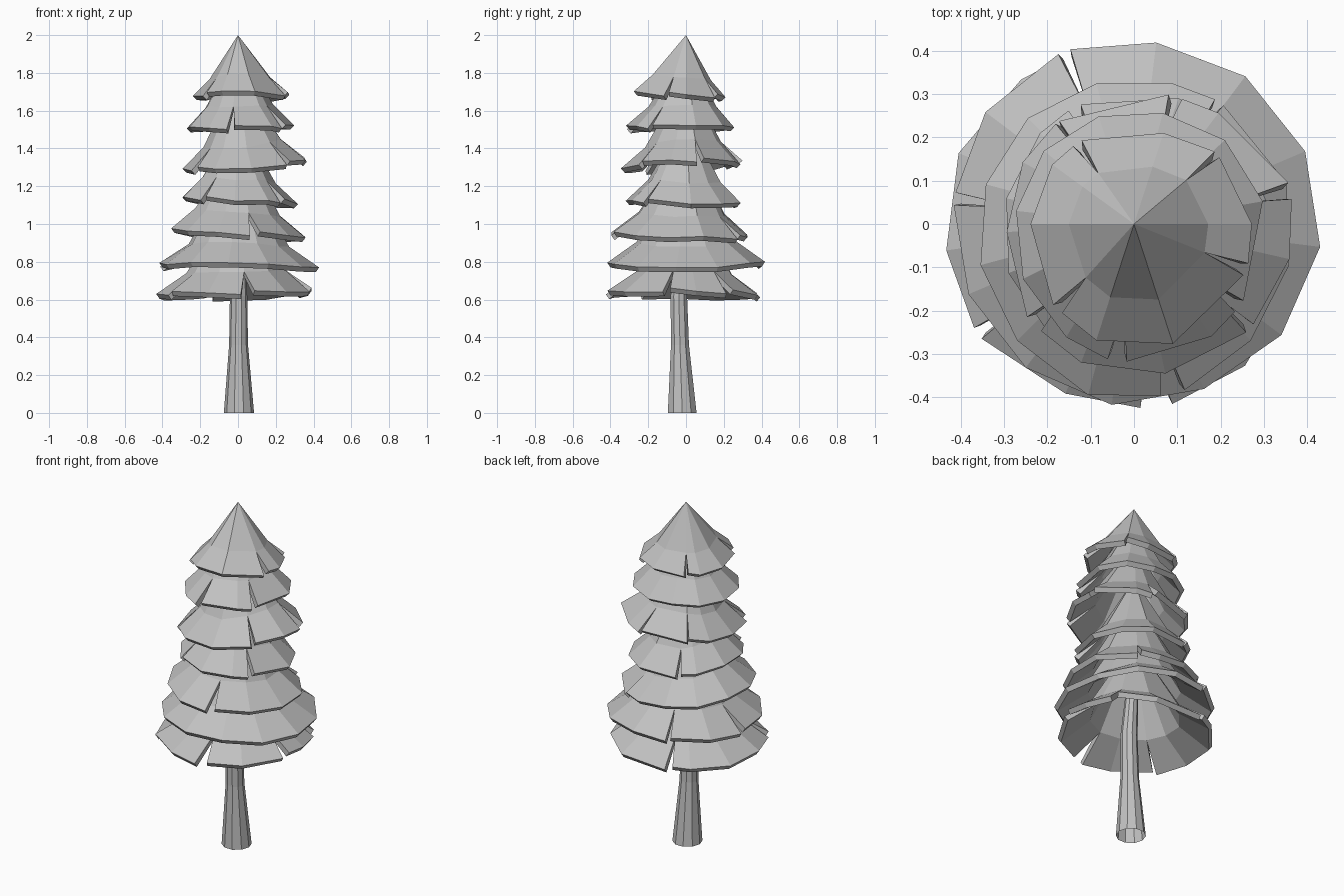
import bpy, bmesh, random
from math import sin, cos, radians, pi

random.seed(4)
if "Cube" in bpy.data.objects:
    bpy.data.objects.remove(bpy.data.objects["Cube"])

grey = bpy.data.materials.new("plain_grey")
grey.use_nodes = True
COLOUR = (0.53, 0.53, 0.53, 1)
grey.diffuse_color = COLOUR
grey.node_tree.nodes["Principled BSDF"].inputs["Base Color"].default_value = COLOUR


def make_object(name, bm):
    mesh = bpy.data.meshes.new(name)
    bmesh.ops.recalc_face_normals(bm, faces=bm.faces)
    bm.to_mesh(mesh)
    bm.free()
    mesh.materials.append(grey)
    obj = bpy.data.objects.new(name, mesh)
    bpy.context.collection.objects.link(obj)
    return obj


def blend(angle, left, right, front, back):
    """Mix four side values around the circle."""
    c, s = cos(angle), sin(angle)
    return (right if c > 0 else left) * c * c + (back if s > 0 else front) * s * s


def branch_tier(name, reach, heights, sides, turn, notches, rise=0.11, apex=None):
    """Flared skirt of branches, split open at each (angle, half width) notch."""
    columns = [[turn + i * 360 / sides, 0] for i in range(sides)]
    for angle, width in notches:
        near = min(columns, key=lambda c: abs((c[0] - angle + 180) % 360 - 180))
        near[:] = [angle % 360, width]
    columns.sort(key=lambda c: c[0] % 360)

    bm = bmesh.new()
    middle, rims = [], []
    mean_reach = sum(reach) / 4
    top_z = apex or sum(heights) / 4 + rise + mean_reach * 1.1
    for degrees, width in columns:
        a = radians(degrees)
        r = blend(a, *reach) * random.uniform(1.0, 1.03)
        z = blend(a, *heights) + random.uniform(-0.006, 0.006)
        mid = r * 0.63
        middle.append(bm.verts.new((mid * cos(a), mid * sin(a), z + rise)))
        pair = []
        for side in ((-1, 1) if width else (0,)):
            b = a + side * radians(width)
            pair.append(bm.verts.new((r * cos(b), r * sin(b), z + side * 0.01)))
        rims.append(pair)

    tip = bm.verts.new((0, 0, top_z))
    for i in range(sides):
        j = (i + 1) % sides
        bm.faces.new((middle[i], middle[j], tip))
        bm.faces.new((rims[i][-1], rims[j][0], middle[j], middle[i]))
    obj = make_object(name, bm)
    # Make sure the skirt's skin faces outward before thickening
    if obj.data.polygons[0].normal.z < 0:
        obj.data.flip_normals()
    thick = obj.modifiers.new("branch_thickness", "SOLIDIFY")
    thick.thickness = 0.03
    thick.offset = -1


# Reach and rim height are given towards -x, +x, -y, +y
branch_tier("top_branches", (.235, .27, .285, .215), (1.68, 1.69, 1.70, 1.67), 10, 0,
            [(125, 3), (40, 2), (-22, 3), (228, 3)], 0.09, 2.0)
branch_tier("second_branches", (.27, .30, .31, .255), (1.51, 1.52, 1.51, 1.515), 11, 10,
            [(-97, 4), (-38, 3)])
branch_tier("third_branches", (.29, .365, .345, .295), (1.295, 1.34, 1.295, 1.33), 11, 20,
            [(225, 4), (12, 3), (-42, 2), (72, 3), (127, 1)])
branch_tier("fourth_branches", (.30, .31, .32, .30), (1.14, 1.11, 1.125, 1.11), 11, 5,
            [(235, 3), (-42, 3), (117, 3)])
branch_tier("fifth_branches", (.355, .36, .40, .33), (.98, .93, .955, .935), 12, 15,
            [(-77, 4), (55, 2)])
branch_tier("sixth_branches", (.415, .43, .41, .42), (.785, .765, .795, .80), 12, 23,
            [(112, 2), (172, 2)])
branch_tier("bottom_branches", (.435, .39, .415, .40), (.625, .65, .635, .62), 12, 8,
            [(-83, 5), (-15, 3), (35, 3), (112, 3), (215, 2)])

# Trunk: tapered, slightly bent, open underneath, as (radius, centre x, centre y, z)
bm = bmesh.new()
SIDES = 10
rings = []
for r, x, y, z in ((.08, .005, -.02, 0), (.05, .003, -.032, .36), (.046, .003, -.038, .62), (.03, 0, -.01, .95)):
    rings.append([bm.verts.new((x + r * cos(2 * pi * i / SIDES), y + r * sin(2 * pi * i / SIDES), z))
                  for i in range(SIDES)])
for low, high in zip(rings, rings[1:]):
    for i in range(SIDES):
        j = (i + 1) % SIDES
        bm.faces.new((low[i], low[j], high[j], high[i]))
bm.faces.new(rings[-1])
make_object("trunk", bm)
